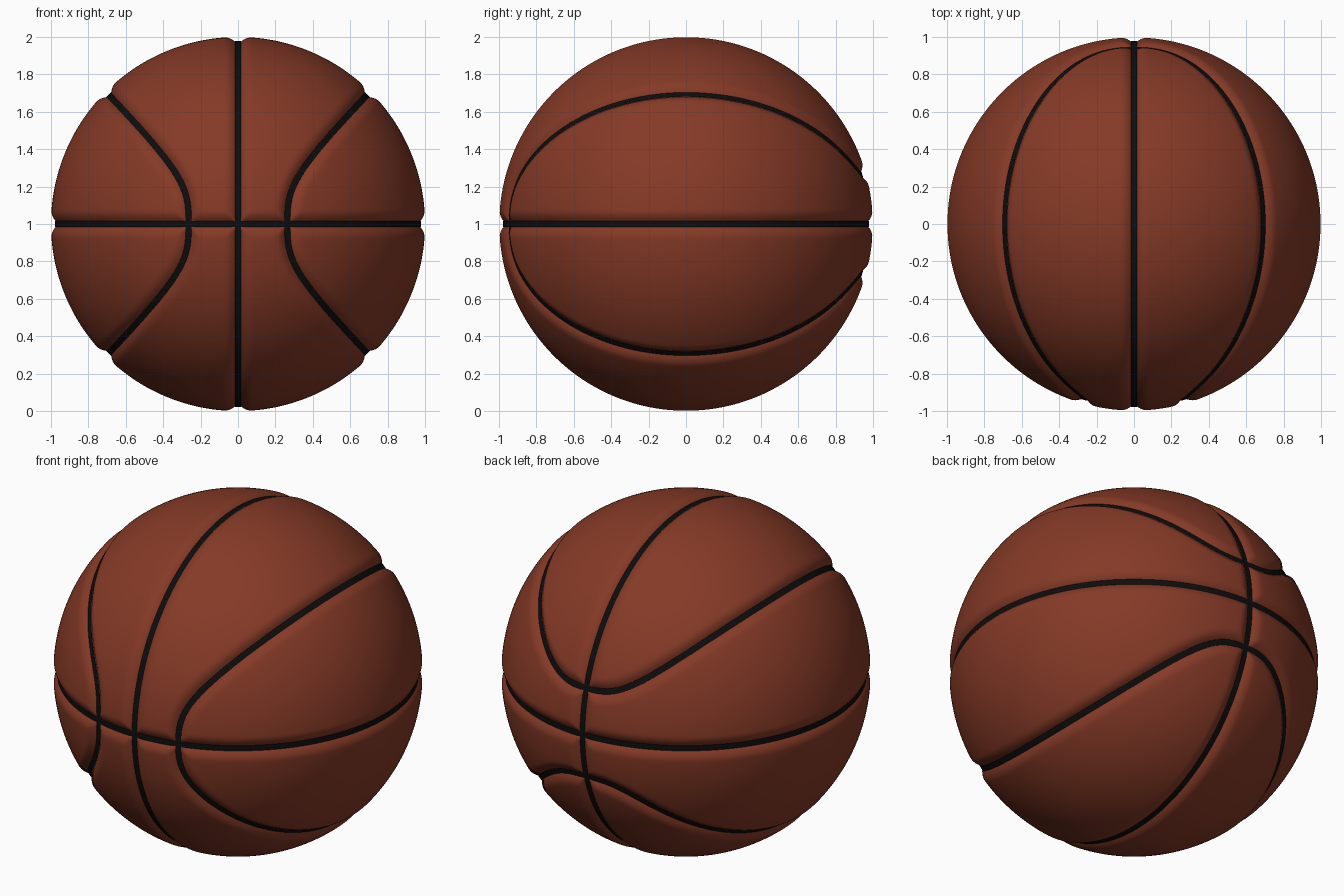
import bpy, bmesh, math
from mathutils import Vector, kdtree

if "Cube" in bpy.data.objects:
    bpy.data.objects.remove(bpy.data.objects["Cube"])

CENTRE = Vector((0, 0, 1))
SEAM_HALF, SEAM_R = 0.0165, 0.978      # black strip half width and radius
GROOVE_W, GROOVE_D = 0.075, 0.04       # width and depth of the rounded groove


def material(name, rgb):
    m = bpy.data.materials.new(name)
    m.diffuse_color = (*rgb, 1)
    m.use_nodes = True
    m.node_tree.nodes["Principled BSDF"].inputs["Base Color"].default_value = m.diffuse_color
    return m


brown = material("brown leather", (0.235, 0.042, 0.020))
black = material("black rubber", (0.004, 0.004, 0.004))


def finish(bm, name, mat):
    me = bpy.data.meshes.new(name)
    bm.to_mesh(me)
    bm.free()
    me.materials.append(mat)
    for p in me.polygons:
        p.use_smooth = True
    ob = bpy.data.objects.new(name, me)
    ob.location = CENTRE
    bpy.context.collection.objects.link(ob)
    return ob


# curved seam: one eighth on the front, swapped to the back, then mirrored
def eighth(u):
    s = 0.7006 * math.sin(u)
    x = (0.27 ** 3 + s ** 3) ** (1 / 3)
    r = min(1, math.hypot(x, s))
    end = math.atan2(0.7006, (0.27 ** 3 + 0.7006 ** 3) ** (1 / 3))
    a = math.atan2(s, x) * (math.pi / 4) / end
    return Vector((r * math.cos(a), -math.sqrt(1 - r * r), r * math.sin(a)))


N = 100
front = [eighth(math.pi / 2 * i / N) for i in range(N)]
front.append(Vector((math.sqrt(0.5), 0, math.sqrt(0.5))))
back = [Vector((p.z, -p.y, p.x)) for p in reversed(front[:-1])]
quarter = front + back


def mirrored(pts, sx, sz):
    return [Vector((p.x * sx, p.y, p.z * sz)) for p in pts]


rev = quarter[::-1]
curve = (quarter[:-1] + mirrored(rev, -1, 1)[:-1]
         + mirrored(quarter, -1, -1)[:-1] + mirrored(rev, 1, -1)[:-1])

# two great-circle seams
angles = [2 * math.pi * i / 360 for i in range(360)]
level = [Vector((math.cos(a), math.sin(a), 0)) for a in angles]
upright = [Vector((0, math.cos(a), math.sin(a))) for a in angles]


def seam(name, pts):
    bm = bmesh.new()
    n = len(pts)
    rows = []
    for i, p in enumerate(pts):
        side = p.cross(pts[(i + 1) % n] - pts[i - 1]).normalized() * SEAM_HALF
        rows.append([bm.verts.new((p + side * k).normalized() * SEAM_R) for k in (1, 0, -1)])
    for i in range(n):
        a, b = rows[i], rows[(i + 1) % n]
        for k in (0, 1):
            f = bm.faces.new((a[k], a[k + 1], b[k + 1], b[k]))
            f.normal_update()
            if f.normal.dot(f.calc_center_median()) < 0:
                f.normal_flip()
    finish(bm, name, black)


seam("curved_seam", curve)
seam("level_seam", level)
seam("upright_seam", upright)

# dense lookup points along the curved seam
dense = []
for i, p in enumerate(curve):
    q = curve[(i + 1) % len(curve)]
    dense += [p.lerp(q, k / 6).normalized() for k in range(6)]
tree = kdtree.KDTree(len(dense))
for i, p in enumerate(dense):
    tree.insert(p, i)
tree.balance()

# ball body: even cube sphere, pressed in along the seams
bm = bmesh.new()
bmesh.ops.create_cube(bm, size=2)
bmesh.ops.subdivide_edges(bm, edges=bm.edges[:], cuts=127, use_grid_fill=True)
for v in bm.verts:
    d = Vector([math.tan(c * math.pi / 4) for c in v.co]).normalized()
    dist = min(abs(d.x), abs(d.z), tree.find(d)[2])
    t = min(1, dist / GROOVE_W)
    v.co = d * (1 - GROOVE_D * (1 - t) ** 2)
finish(bm, "ball_body", brown)
